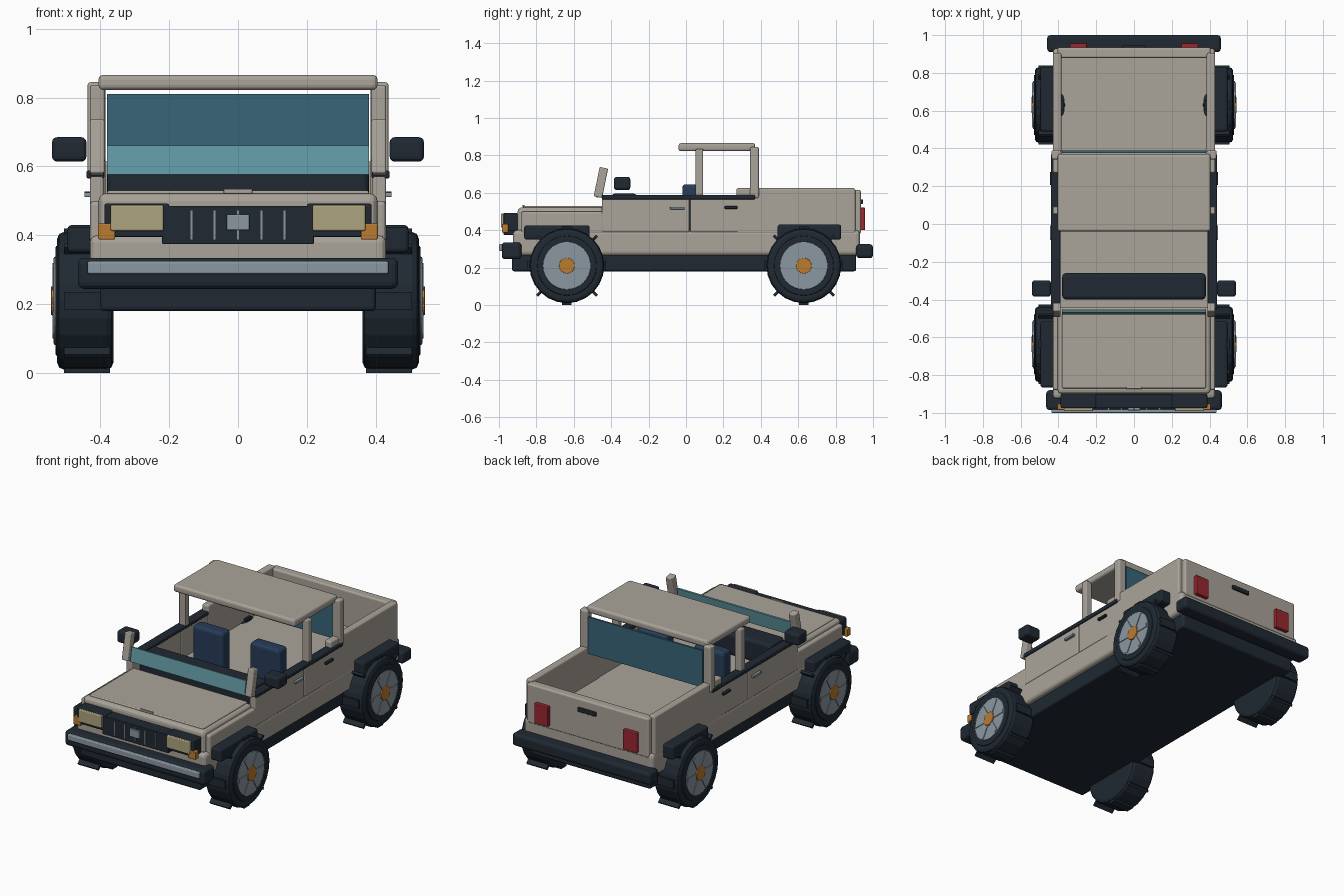
import bpy, math
from mathutils import Matrix, Vector


def material(name, r, g, b):
    m = bpy.data.materials.new(name)
    m.diffuse_color = (r, g, b, 1)
    return m


PAINT = material("sand_paint", 0.40, 0.37, 0.32)
DARK = material("dark_trim", 0.014, 0.022, 0.032)
CHROME = material("metal", 0.26, 0.31, 0.36)
GLASS = material("windscreen_glass", 0.12, 0.32, 0.37)
TINT = material("rear_glass", 0.04, 0.13, 0.19)
LAMP = material("lamp_cream", 0.42, 0.37, 0.21)
AMBER = material("amber", 0.50, 0.20, 0.03)
RED = material("tail_red", 0.32, 0.02, 0.03)
SEAT = material("seat_blue", 0.02, 0.045, 0.10)


def finish(o, name, mat, bevel, segments=3):
    o.name = name
    o.data.materials.append(mat)
    if bevel:
        m = o.modifiers.new("bevel", "BEVEL")
        m.width = bevel
        m.segments = segments
        m.limit_method = "ANGLE"
    return o


def box(name, x, y, z, mat, bevel=0.006, tilt=0):
    """Box from (min, max) ranges, optionally tilted about x."""
    bpy.ops.mesh.primitive_cube_add(size=1)
    o = bpy.context.object
    c = Vector([(a + b) / 2 for a, b in (x, y, z)])
    s = [b - a for a, b in (x, y, z)]
    o.data.transform(Matrix.Diagonal((*s, 1)))
    o.location = c
    o.rotation_euler.x = tilt
    return finish(o, name, mat, bevel)


def pair(name, x, y, z, mat, bevel=0.006, tilt=0):
    """The same box on the right and the left."""
    box(name + "_right", x, y, z, mat, bevel, tilt)
    box(name + "_left", (-x[1], -x[0]), y, z, mat, bevel, tilt)


def disc(name, x0, x1, y, z, r, mat, bevel=0, n=32):
    bpy.ops.mesh.primitive_cylinder_add(vertices=n, radius=r, depth=abs(x1 - x0))
    o = bpy.context.object
    o.data.transform(Matrix.Rotation(math.pi / 2, 4, "Y"))
    o.location = ((x0 + x1) / 2, y, z)
    return finish(o, name, mat, bevel, 2)


# Chassis and body tub
box("chassis", (-0.40, 0.40), (-0.93, 0.91), (0.18, 0.30), DARK, 0.012)
box("lower_body", (-0.43, 0.43), (-0.925, 0.93), (0.265, 0.40), PAINT, 0.02)
box("hood", (-0.405, 0.405), (-0.90, -0.44), (0.38, 0.522), PAINT, 0.022)
box("hood_panel", (-0.38, 0.38), (-0.87, -0.45), (0.51, 0.53), PAINT, 0.006)
box("hood_handle", (-0.042, 0.042), (-0.873, -0.863), (0.522, 0.535), PAINT, 0.002)
pair("front_side_panel", (0.39, 0.43), (-0.88, -0.44), (0.38, 0.50), PAINT, 0.012)
pair("front_door", (0.39, 0.43), (-0.45, 0.018), (0.39, 0.575), PAINT)
pair("rear_door", (0.39, 0.43), (0.022, 0.37), (0.39, 0.575), PAINT)
pair("window_trim", (0.388, 0.44), (-0.45, 0.37), (0.565, 0.588), DARK, 0.005)
pair("front_door_handle", (0.428, 0.446), (-0.085, -0.007), (0.511, 0.525), CHROME, 0.003)
pair("rear_door_handle", (0.428, 0.446), (0.207, 0.275), (0.514, 0.528), DARK, 0.003)

# Cargo bed
pair("bed_side", (0.385, 0.43), (0.27, 0.905), (0.38, 0.625), PAINT, 0.01)
box("tailgate", (-0.405, 0.405), (0.88, 0.935), (0.38, 0.615), PAINT, 0.01)
box("tailgate_handle", (-0.06, 0.06), (0.93, 0.946), (0.54, 0.565), DARK, 0.004)
pair("tail_light", (0.25, 0.34), (0.93, 0.957), (0.40, 0.52), RED, 0.004)

# Cab posts, roof and glass
box("roof", (-0.405, 0.405), (-0.04, 0.37), (0.822, 0.866), PAINT, 0.014)
pair("middle_post", (0.388, 0.43), (0.052, 0.092), (0.58, 0.835), PAINT, 0.006)
pair("rear_post", (0.385, 0.437), (0.342, 0.39), (0.57, 0.845), PAINT, 0.01)
pair("windscreen_post", (0.388, 0.43), (-0.478, -0.432), (0.575, 0.735), PAINT, 0.006, -0.2)
box("windscreen", (-0.38, 0.38), (-0.473, -0.463), (0.575, 0.66), GLASS, 0, -0.15)
box("rear_window", (-0.38, 0.38), (0.376, 0.388), (0.59, 0.81), TINT, 0)
pair("side_mirror", (0.44, 0.54), (-0.385, -0.298), (0.614, 0.685), DARK, 0.015)

# Interior
box("dashboard", (-0.38, 0.38), (-0.40, -0.26), (0.46, 0.595), DARK, 0.02)
pair("seat_back", (0.09, 0.29), (-0.02, 0.06), (0.40, 0.645), SEAT, 0.018)

# Front end: grille panel, lamps
box("grille", (-0.22, 0.22), (-0.975, -0.90), (0.375, 0.485), DARK, 0.003)
for i, x in enumerate((-0.135, -0.068, 0, 0.068, 0.135)):
    box(f"grille_bar_{i}", (x - 0.004, x + 0.004), (-0.982, -0.965), (0.387, 0.473), CHROME, 0)
box("grille_plate", (-0.033, 0.033), (-0.987, -0.97), (0.415, 0.461), CHROME, 0.003)
pair("headlight_frame", (0.20, 0.388), (-0.975, -0.90), (0.395, 0.492), DARK, 0.006)
pair("headlight", (0.216, 0.37), (-0.99, -0.965), (0.413, 0.488), LAMP, 0.005)
pair("turn_signal", (0.357, 0.406), (-0.985, -0.95), (0.388, 0.434), AMBER, 0.004)

# Bumpers
box("front_bumper", (-0.465, 0.465), (-0.985, -0.88), (0.245, 0.335), DARK, 0.018)
box("bumper_strip", (-0.437, 0.437), (-1.0, -0.975), (0.288, 0.325), CHROME, 0.006)
box("rear_bumper", (-0.46, 0.46), (0.91, 1.0), (0.25, 0.325), DARK, 0.018)

# Fender flares
pair("front_fender", (0.40, 0.495), (-0.865, -0.515), (0.35, 0.425), DARK, 0.012)
pair("rear_fender", (0.40, 0.495), (0.49, 0.83), (0.35, 0.43), DARK, 0.012)


def wheel(tag, s, y, z=0.21):
    disc("tyre_" + tag, s * 0.362, s * 0.525, y, z, 0.20, DARK, 0.02, 24)
    disc("tyre_wall_" + tag, s * 0.50, s * 0.53, y, z, 0.16, DARK, 0.006)
    disc("rim_" + tag, s * 0.50, s * 0.535, y, z, 0.128, CHROME, 0.004)
    disc("hub_" + tag, s * 0.51, s * 0.543, y, z, 0.042, AMBER, 0.003, 16)
    # Spokes radiating from the hub
    for i in range(6):
        a = i * math.pi / 3 + math.pi / 6
        o = box(f"spoke_{tag}_{i}", (-0.006, 0.006), (-0.011, 0.011), (-0.042, 0.042), CHROME, 0)
        o.location = (s * 0.533, y + 0.078 * math.sin(a), z + 0.078 * math.cos(a))
        o.rotation_euler.x = -a
    # Tread lugs: flat pads on the axes, upright blades on the diagonals
    for i in range(8):
        a = i * math.pi / 4
        o = box(f"tread_{tag}_{i}", (-0.067, 0.067), (-0.025, 0.025), (-0.0075, 0.0075), DARK, 0)
        o.location = (s * 0.438, y + 0.202 * math.sin(a), z + 0.202 * math.cos(a))
        o.rotation_euler.x = a


for s, side in ((1, "right"), (-1, "left")):
    wheel("front_" + side, s, -0.637)
    wheel("rear_" + side, s, 0.63)
